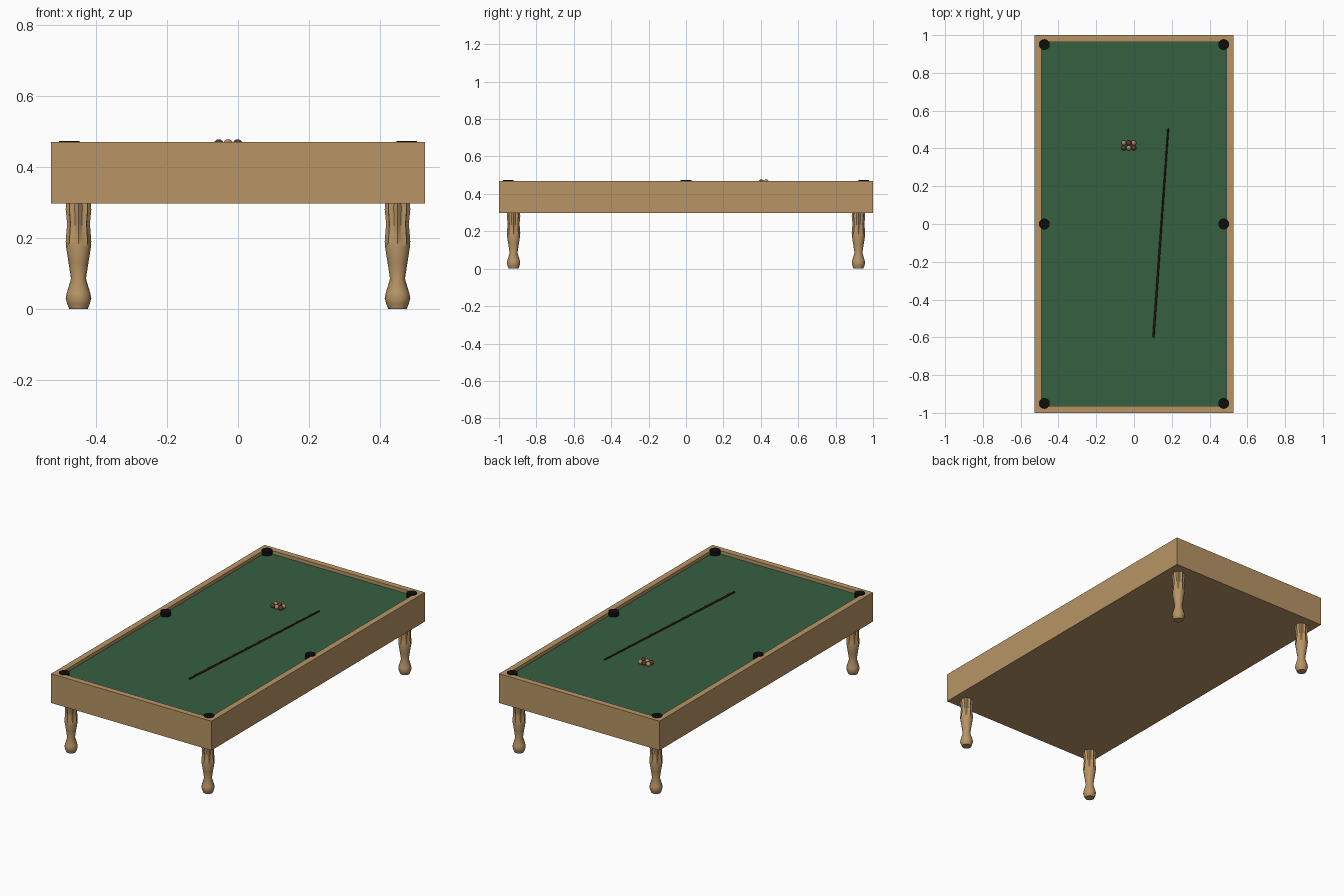
import bpy, bmesh
from math import sin, cos, pi, radians
from mathutils import Vector

if "Cube" in bpy.data.objects:
    bpy.data.objects.remove(bpy.data.objects["Cube"], do_unlink=True)


def material(name, r, g, b):
    mat = bpy.data.materials.new(name)
    mat.diffuse_color = (r, g, b, 1)
    mat.use_nodes = True
    bsdf = mat.node_tree.nodes["Principled BSDF"]
    bsdf.inputs["Base Color"].default_value = (r, g, b, 1)
    bsdf.inputs["Roughness"].default_value = 0.7
    return mat


wood = material("tan wood", 0.48, 0.30, 0.133)
felt = material("green felt", 0.036, 0.116, 0.053)
black = material("pocket black", 0.004, 0.004, 0.004)
cue_brown = material("dark red brown", 0.04, 0.011, 0.008)
ball_brown = material("ball brown", 0.12, 0.045, 0.025)
ball_tan = material("ball tan", 0.42, 0.25, 0.13)


def add_object(name, bm, *mats, smooth=None):
    bmesh.ops.recalc_face_normals(bm, faces=bm.faces)
    mesh = bpy.data.meshes.new(name)
    bm.to_mesh(mesh)
    bm.free()
    for mat in mats:
        mesh.materials.append(mat)
    obj = bpy.data.objects.new(name, mesh)
    bpy.context.collection.objects.link(obj)
    if smooth:
        bpy.ops.object.select_all(action="DESELECT")
        obj.select_set(True)
        bpy.context.view_layer.objects.active = obj
        bpy.ops.object.shade_smooth_by_angle(angle=radians(smooth))
    return obj


HALF_X, BASE, RIM, BED = 0.526, 0.297, 0.47, 0.45
IN_X, IN_Y = 0.475, 0.95

# Table body: a box whose top is inset and sunk to form the bed
bm = bmesh.new()
bmesh.ops.create_cube(bm, size=1)
for v in bm.verts:
    v.co = (v.co.x * 2 * HALF_X, v.co.y * 2, RIM if v.co.z > 0 else BASE)
top = max(bm.faces, key=lambda f: f.calc_center_median().z)
bmesh.ops.inset_individual(bm, faces=[top], thickness=1 - IN_Y)
wall = bmesh.ops.extrude_discrete_faces(bm, faces=[top])["faces"][0]
rim_edge = [e for e in bm.edges if e.is_boundary and e not in wall.edges]
for v in wall.verts:
    v.co.z = BED
bmesh.ops.bridge_loops(bm, edges=rim_edge + list(wall.edges))
wall.material_index = 1
add_object("table_body", bm, wood, felt)

# Pockets at the corners and the middle of the long rails
for side, x in (("right", -IN_X), ("left", IN_X)):
    for place, y in (("front", -IN_Y), ("middle", 0), ("back", IN_Y)):
        bm = bmesh.new()
        bmesh.ops.create_cone(bm, cap_ends=True, segments=16,
                              radius1=0.029, radius2=0.029, depth=0.033)
        bmesh.ops.translate(bm, verts=bm.verts, vec=(x, y, 0.4565))
        add_object(f"pocket_{place}_{side}", bm, black)

# Turned legs: height, radius, flute depth
PROFILE = [(0, 0.026, 0), (0.015, 0.032, 0), (0.03, 0.036, 0),
           (0.045, 0.033, 0), (0.085, 0.021, 0), (0.13, 0.028, 0),
           (0.175, 0.035, 0), (0.19, 0.036, 0.18), (0.24, 0.032, 0.22),
           (0.28, 0.036, 0.22), (BASE, 0.035, 0.22)]
SIDES = 16


def leg(name, x, y):
    bm = bmesh.new()
    rings = []
    for z, r, flute in PROFILE:
        ring = []
        for i in range(SIDES):
            a = 2 * pi * i / SIDES
            rad = r * (1 - flute * (i % 2))
            ring.append(bm.verts.new((x + rad * cos(a), y + rad * sin(a), z)))
        rings.append(ring)
    for lo, hi in zip(rings, rings[1:]):
        for i in range(SIDES):
            j = (i + 1) % SIDES
            bm.faces.new((lo[i], lo[j], hi[j], hi[i]))
    bm.faces.new(rings[0])
    bm.faces.new(rings[-1])
    add_object(name, bm, wood, smooth=35)


for side, x in (("right", -0.449), ("left", 0.449)):
    for end, y in (("front", -0.922), ("back", 0.922)):
        leg(f"leg_{end}_{side}", x, y)

# Cue lying across the bed
start, end = Vector((0.103, -0.6, 0.457)), Vector((0.181, 0.505, 0.457))
bm = bmesh.new()
bmesh.ops.create_cone(bm, cap_ends=True, segments=8, radius1=0.0055,
                      radius2=0.0045, depth=(end - start).length)
cue = add_object("cue", bm, cue_brown, smooth=50)
cue.rotation_mode = "QUATERNION"
cue.rotation_quaternion = (end - start).to_track_quat("Z", "Y")
cue.location = (start + end) / 2

# Cluster of balls in two rows
for row, y in enumerate((0.403, 0.429)):
    for col in range(3):
        bm = bmesh.new()
        bmesh.ops.create_uvsphere(bm, u_segments=12, v_segments=8, radius=0.0138)
        bmesh.ops.translate(bm, verts=bm.verts,
                            vec=(-0.054 + 0.0265 * col, y, BED + 0.0138))
        mat = ball_tan if (row + col) % 2 else ball_brown
        add_object(f"ball_{row * 3 + col + 1}", bm, mat, smooth=50)
